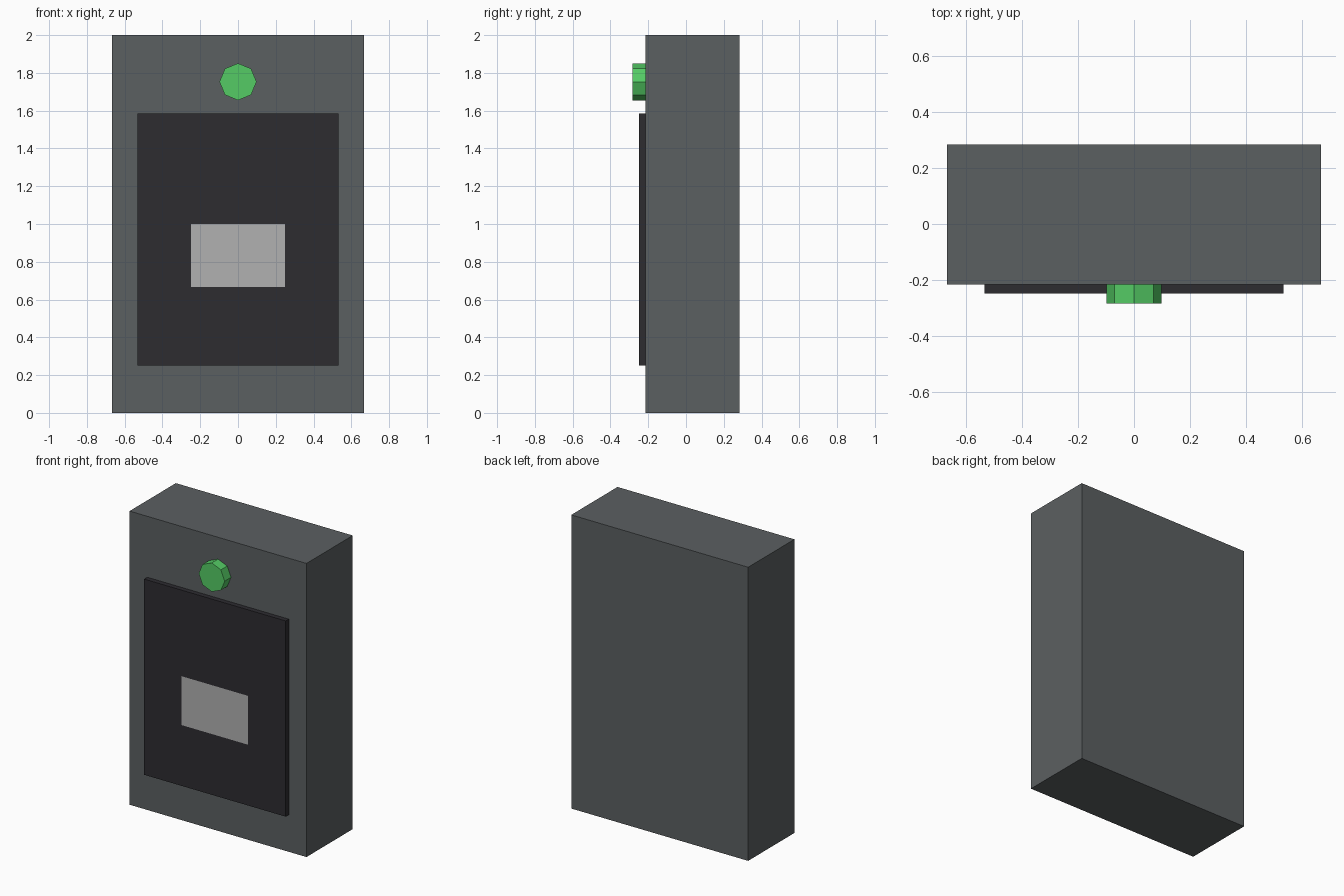
import bpy
from math import radians

if "Cube" in bpy.data.objects:
    bpy.data.objects.remove(bpy.data.objects["Cube"])


def paint(obj, name, rgb):
    mat = bpy.data.materials.new(name)
    mat.diffuse_color = (*rgb, 1.0)
    mat.use_nodes = True
    mat.node_tree.nodes["Principled BSDF"].inputs["Base Color"].default_value = mat.diffuse_color
    obj.data.materials.append(mat)


def box(name, width, y0, y1, z0, z1):
    bpy.ops.mesh.primitive_cube_add(size=1, location=(0, (y0 + y1) / 2, (z0 + z1) / 2))
    obj = bpy.context.object
    obj.name = name
    obj.scale = (width, y1 - y0, z1 - z0)
    bpy.ops.object.transform_apply(location=False, rotation=False, scale=True)
    return obj


FACE = -0.215    # front plane of the housing
PANEL = -0.248   # front plane of the raised panel

# Housing standing on the ground
paint(box("housing", 1.333, FACE, 0.283, 0, 2), "housing_grey", (0.105, 0.115, 0.12))

# Raised dark panel
paint(box("front_panel", 1.066, PANEL, FACE, 0.252, 1.585), "panel_dark", (0.026, 0.025, 0.03))

# Thin pale label lying on the panel
bpy.ops.mesh.primitive_plane_add(size=1, location=(0, PANEL - 0.001, 0.833),
                                 rotation=(radians(90), 0, 0))
label = bpy.context.object
label.name = "label_plate"
label.scale = (0.5, 0.333, 1)
bpy.ops.object.transform_apply(location=False, rotation=True, scale=True)
paint(label, "label_pale", (0.44, 0.44, 0.44))

# Eight-sided green indicator lamp
bpy.ops.mesh.primitive_cylinder_add(vertices=8, radius=0.098, depth=0.068,
                                    location=(0, FACE - 0.034, 1.753),
                                    rotation=(radians(90), 0, 0))
lamp = bpy.context.object
lamp.name = "indicator_lamp"
paint(lamp, "lamp_green", (0.09, 0.6, 0.13))
